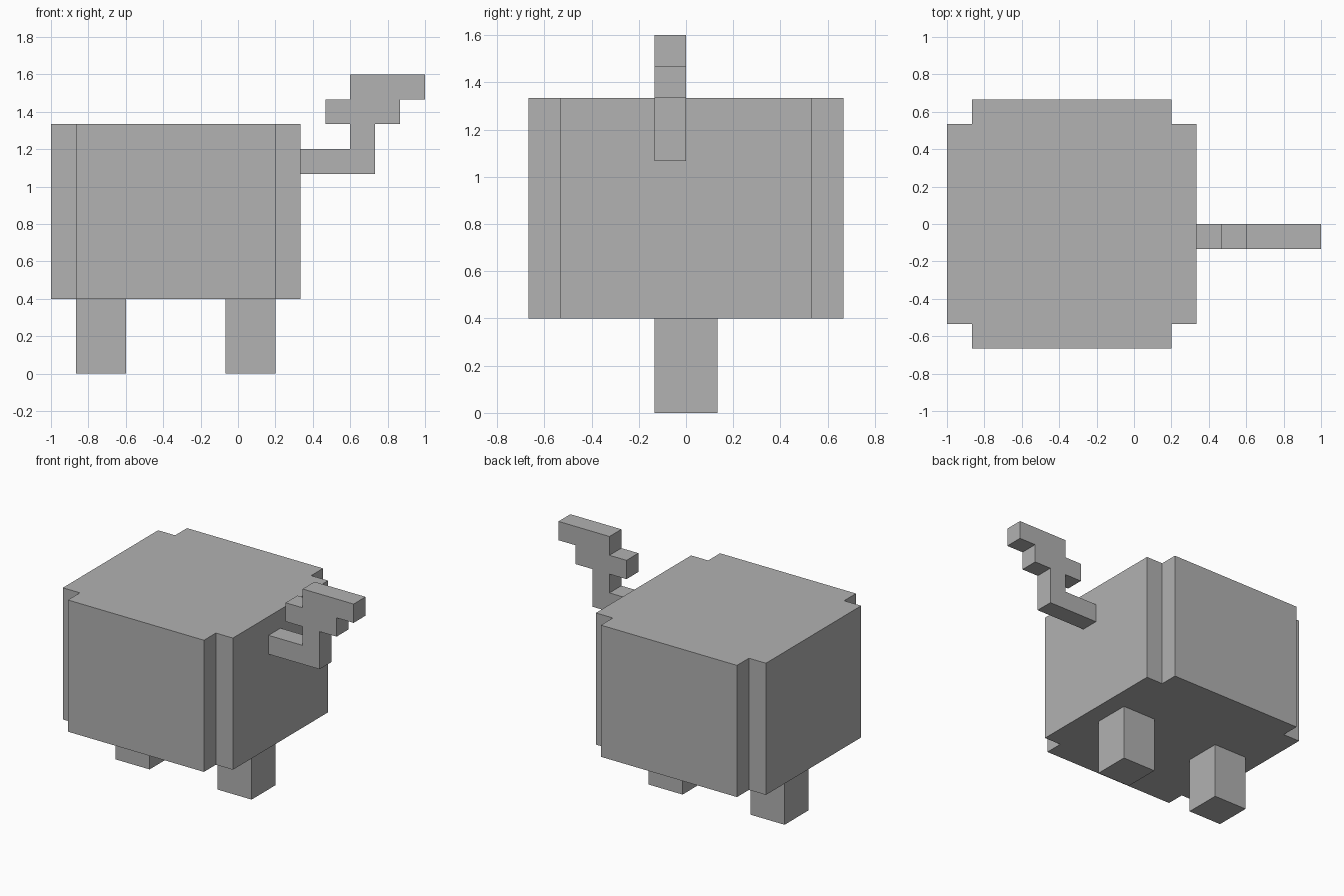
import bpy
import bmesh
from mathutils import Vector

cube = bpy.data.objects.get("Cube")
if cube:
    bpy.data.objects.remove(cube, do_unlink=True)

U = 2 / 15  # one block of the grid all parts snap to

grey = bpy.data.materials.new("plain grey")
grey.use_nodes = True
colour = (0.445, 0.445, 0.445, 1)
grey.diffuse_color = colour
grey.node_tree.nodes["Principled BSDF"].inputs["Base Color"].default_value = colour


def extrude(name, outline, offset):
    """Solid made by pushing a flat outline (in blocks) along an offset."""
    bm = bmesh.new()
    face = bm.faces.new([bm.verts.new(Vector(p) * U) for p in outline])
    moved = bmesh.ops.extrude_face_region(bm, geom=[face], use_keep_orig=True)
    verts = [g for g in moved["geom"] if isinstance(g, bmesh.types.BMVert)]
    bmesh.ops.translate(bm, verts=verts, vec=Vector(offset) * U)
    bmesh.ops.recalc_face_normals(bm, faces=bm.faces)
    mesh = bpy.data.meshes.new(name)
    bm.to_mesh(mesh)
    bm.free()
    mesh.materials.append(grey)
    obj = bpy.data.objects.new(name, mesh)
    bpy.context.collection.objects.link(obj)
    return obj


# Body: square block with a one-block notch at each upright corner
corner = [(5, 4), (4, 4), (4, 5)]
plan = []
for sx, sy in ((1, 1), (-1, 1), (-1, -1), (1, -1)):
    pts = corner if sx == sy else corner[::-1]
    plan += [(sx * x - 2.5, sy * y, 3) for x, y in pts]
extrude("body", plan, (0, 0, 7))

# Two legs along the centre line
for name, x in (("leg_right", -6.5), ("leg_left", -0.5)):
    extrude(name, [(x, -1, 0), (x + 2, -1, 0), (x + 2, 1, 0), (x, 1, 0)], (0, 0, 3))

# Stepped arm rising from the left side, one block thick
arm = [(2.5, 8), (5.5, 8), (5.5, 10), (6.5, 10), (6.5, 11), (7.5, 11), (7.5, 12),
       (4.5, 12), (4.5, 11), (3.5, 11), (3.5, 10), (4.5, 10), (4.5, 9), (2.5, 9)]
extrude("stepped_arm", [(x, -1, z) for x, z in arm], (0, 1, 0))
